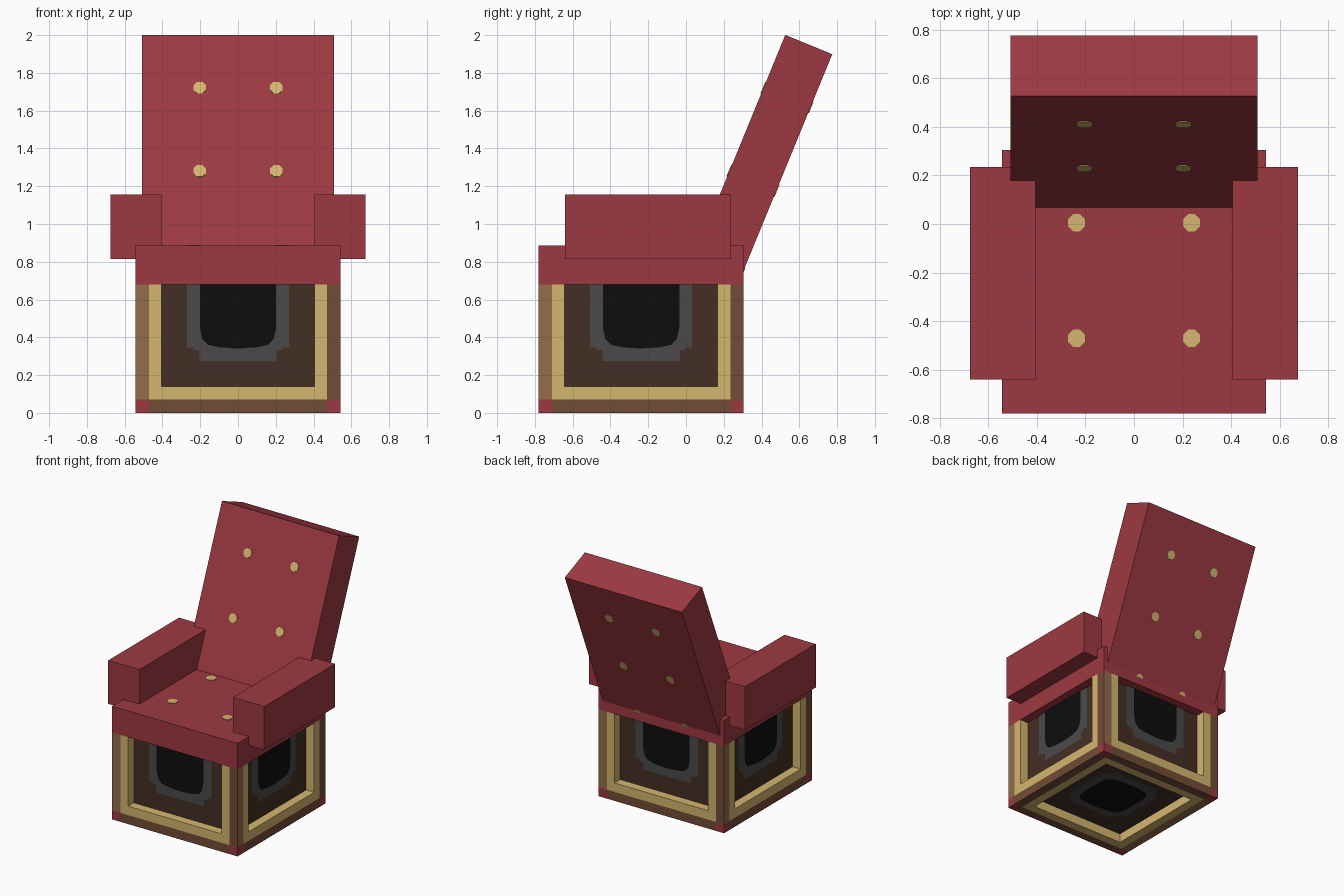
import bpy, bmesh, math
from mathutils import Matrix, Vector

if "Cube" in bpy.data.objects:
    bpy.data.objects.remove(bpy.data.objects["Cube"])

CY = -0.2375          # centre of the base in y
HALF = 0.5425         # half width of the base
SEAT_Z = 0.68         # where the seat block begins
DEPTH = 0.07          # how far the panels are sunk


def srgb(c):
    c /= 255
    return c / 12.92 if c <= 0.04045 else ((c + 0.055) / 1.055) ** 2.4


COLOURS = [("red", (157, 57, 65)), ("gold", (212, 182, 110)),
           ("light_brown", (150, 108, 75)), ("brown", (114, 76, 55)),
           ("dark_brown", (68, 47, 36)), ("grey", (75, 73, 74)),
           ("black", (13, 13, 13))]
MATS = []
for name, rgb in COLOURS:
    m = bpy.data.materials.new(name)
    m.diffuse_color = (*[srgb(c) for c in rgb], 1)
    m.use_nodes = True
    m.node_tree.nodes["Principled BSDF"].inputs["Base Color"].default_value = m.diffuse_color
    MATS.append(m)
RED, GOLD, LIGHT, BROWN, DARK, GREY, BLACK = range(7)


def finish(name, bm, mats):
    me = bpy.data.meshes.new(name)
    bm.to_mesh(me)
    bm.free()
    for i in mats:
        me.materials.append(MATS[i])
    ob = bpy.data.objects.new(name, me)
    bpy.context.collection.objects.link(ob)
    return ob


def box(name, lo, hi, matrix=Matrix()):
    bm = bmesh.new()
    lo, hi = Vector(lo), Vector(hi)
    bmesh.ops.create_cube(bm, size=1, matrix=matrix @ Matrix.Translation((lo + hi) / 2)
                          @ Matrix.Diagonal((*(hi - lo), 1)))
    return finish(name, bm, [RED])


def button(name, matrix, radius):
    bm = bmesh.new()
    bmesh.ops.create_cone(bm, cap_ends=True, segments=8, radius1=radius, radius2=radius,
                          depth=0.008, matrix=matrix @ Matrix.Rotation(math.pi / 8, 4, 'Z'))
    return finish(name, bm, [GOLD])


# Seat block and armrests
box("seat", (-HALF, CY - HALF, SEAT_Z), (HALF, CY + HALF, 0.885))
for side, x in (("left", -0.54), ("right", 0.54)):
    box(side + "_armrest", (x - 0.135, -0.64, 0.815), (x + 0.135, 0.235, 1.155))

# Leaning backrest, local origin at the middle of its top edge
THICK = 0.269
lean = Matrix.Translation((0, 0.65, 1.95)) @ Matrix.Rotation(math.radians(-22.3), 4, 'X')
box("backrest", (-0.507, -THICK / 2, -1.3), (0.507, THICK / 2, 0), lean)

# Buttons on both faces of the backrest, and on the seat
for x in (-0.203, 0.203):
    for z in (-0.303, -0.779, -1.254):
        for y in (-THICK / 2, THICK / 2):
            button("back_button", lean @ Matrix.Translation((x, y, z))
                   @ Matrix.Rotation(math.pi / 2, 4, 'X'), 0.036)
for x in (-0.237, 0.237):
    for y in (-0.47, 0.005):
        button("seat_button", Matrix.Translation((x, y, 0.885)), 0.038)


def framed_panel(name, matrix, top, full):
    """Framed panel with sunken middle; local x across, z up, -y outward."""
    bm = bmesh.new()

    def face(points, mat):
        f = bm.faces.new([bm.verts.new(matrix @ Vector(p)) for p in points])
        f.material_index = mat

    xs = [-HALF, -0.472, -0.405, 0.405, 0.472, HALF]
    zs = [0, 0.07, 0.14, top]
    if full:
        zs = [x + HALF for x in xs]
    last = len(zs) - 2
    o, d = -HALF, -HALF + DEPTH
    for i in range(5):
        for j in range(last + 1):
            x0, x1, z0, z1 = xs[i], xs[i + 1], zs[j], zs[j + 1]
            ring_x = min(i, 4 - i)
            ring_z = min(j, last - j) if full else j
            ring = min(ring_x, ring_z)
            if ring == 0:
                mat = RED if ring_x == ring_z == 0 else LIGHT if i == 0 else BROWN
            else:
                mat = GOLD
            if ring < 2:
                face([(x0, o, z0), (x1, o, z0), (x1, o, z1), (x0, o, z1)], mat)
                continue
            # sunken middle and its gold walls
            face([(x0, d, z0), (x1, d, z0), (x1, d, z1), (x0, d, z1)], DARK)
            face([(x0, o, z0), (x1, o, z0), (x1, d, z0), (x0, d, z0)], GOLD)
            face([(x0, o, z0), (x0, d, z0), (x0, d, z1), (x0, o, z1)], GOLD)
            face([(x1, d, z0), (x1, o, z0), (x1, o, z1), (x1, d, z1)], GOLD)
            if full:
                face([(x0, d, z1), (x1, d, z1), (x1, o, z1), (x0, o, z1)], GOLD)

    # stepped grey patch and rounded black patch, offsets from the patch centre
    grey = [(0.27, -0.195), (0.235, -0.195), (0.235, -0.21), (0.205, -0.21),
            (0.205, -0.268), (0, -0.268)]
    black = [(0.202, -0.09), (0.19, -0.15), (0.16, -0.182), (0.1, -0.195), (0, -0.202)]
    for shape, mat, lift in ((grey, GREY, 0.004), (black, BLACK, 0.008)):
        lower = [(-x, z) for x, z in shape] + [(x, z) for x, z in shape[-2::-1]]
        if full:
            outline = lower + [(x, -z) for x, z in lower[::-1]]
        else:
            w = shape[0][0]
            outline = lower + [(w, top - HALF), (-w, top - HALF)]
        face([(x, d - lift, z + HALF) for x, z in outline], mat)
    bmesh.ops.remove_doubles(bm, verts=bm.verts, dist=0.0005)
    finish(name, bm, range(7))


# Four sides of the base and its underside
centre = Matrix.Translation((0, CY, 0))
for k, side in enumerate(("front", "right", "back", "left")):
    framed_panel(side + "_panel", centre @ Matrix.Rotation(k * math.pi / 2, 4, 'Z'),
                 SEAT_Z, False)
framed_panel("bottom_panel", centre @ Matrix.Translation((0, HALF, HALF))
             @ Matrix.Rotation(math.pi / 2, 4, 'X'), 2 * HALF, True)
